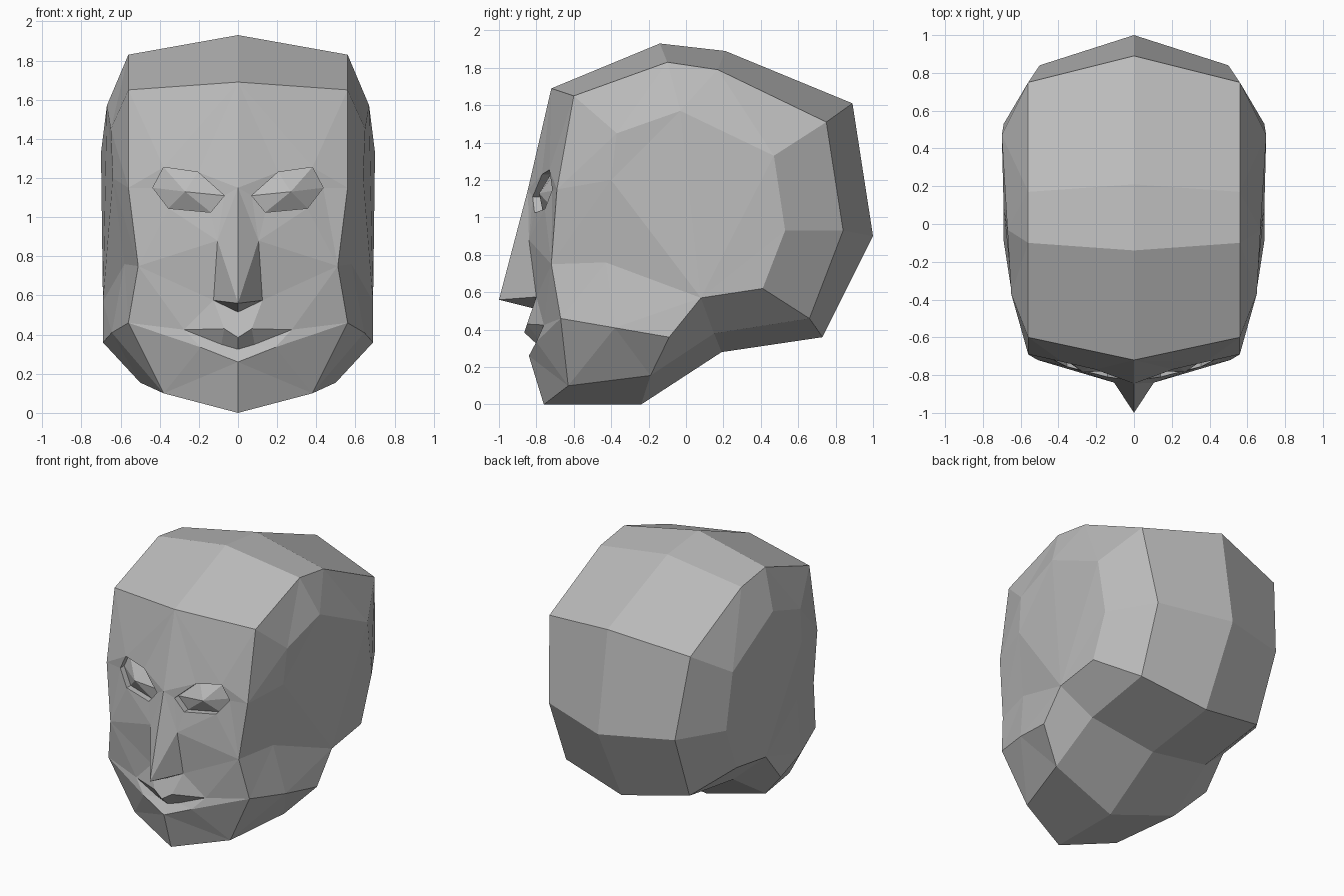
import bpy
import bmesh
from mathutils import Vector

cube = bpy.data.objects.get("Cube")
if cube:
    bpy.data.objects.remove(cube, do_unlink=True)

grey = bpy.data.materials.new("plain_grey")
grey.use_nodes = True
grey.diffuse_color = (0.5, 0.5, 0.5, 1)
grey.node_tree.nodes["Principled BSDF"].inputs["Base Color"].default_value = grey.diffuse_color

# Skull landmarks on the centre line, from forehead over the crown to the chin
midline = dict(
    hairline=(0, -.72, 1.69), crown=(0, -.14, 1.93), crown_back=(0, .21, 1.89),
    back_top=(0, .89, 1.61), back=(0, 1, .9), nape=(0, .73, .36),
    throat_back=(0, .19, .28), throat=(0, -.24, 0), chin=(0, -.76, 0))

# Matching ridge along the left side of the skull
ridge = dict(
    temple_front=(.56, -.6, 1.65), ridge_top=(.56, -.1, 1.83), ridge_back=(.56, .17, 1.79),
    ridge_rear=(.56, .75, 1.51), rear_side=(.5, .84, .93), nape_side=(.49, .66, .46),
    neck_side=(.48, .15, .38), jaw_side=(.5, -.19, .155), chin_side=(.38, -.63, .1))

# Flat side of the head and the jaw
side = dict(
    temple=(.65, -.37, 1.45), side_top=(.67, -.03, 1.57), side_front=(.64, -.4, 1.2),
    side_rear=(.7, .47, 1.33), side_low_rear=(.69, .53, .93), under_rear=(.69, .41, .62),
    ear_base=(.69, .08, .57), jaw_hinge=(.69, -.09, .36), jaw_mid=(.645, -.38, .41),
    cheek_side=(.58, -.43, .76))

# Face outline, nose and mouth
face = dict(
    brow=(.56, -.69, 1.15), cheek=(.51, -.72, .75), jaw_front=(.56, -.67, .46),
    bridge=(0, -.845, 1.15), nose_tip=(0, -1, .56), nose_side=(.105, -.84, .88),
    nostril=(.125, -.8, .575), nose_base=(0, -.82, .515),
    lip_top=(0, -.865, .385), lip_peak=(.07, -.85, .43), mouth_corner=(.275, -.76, .425),
    mouth_inner=(.085, -.79, .35), mouth_back=(0, -.8, .325),
    lip_low=(0, -.84, .26), lip_low_side=(.19, -.8, .335))

# Eye opening, clockwise from the inner corner
eye = dict(
    eye_in=(.07, -.82, 1.11), eye_top_in=(.205, -.77, 1.23), eye_top_out=(.38, -.73, 1.255),
    eye_out=(.435, -.715, 1.15), eye_low_out=(.355, -.755, 1.045), eye_low_in=(.14, -.81, 1.025))
socket = {name + "_deep": Vector(p) + Vector((0, .045, 0)) for name, p in eye.items()}


def build(name, points, polygons):
    """Make one half from named points, mirror it and close the seam."""
    bm = bmesh.new()
    verts = {key: bm.verts.new(p) for key, p in points.items()}
    for polygon in polygons:
        bm.faces.new([verts[key] for key in polygon])
    bmesh.ops.mirror(bm, geom=bm.verts[:] + bm.edges[:] + bm.faces[:],
                     axis='X', merge_dist=0.001)
    bmesh.ops.remove_doubles(bm, verts=bm.verts[:], dist=0.0005)
    bmesh.ops.recalc_face_normals(bm, faces=bm.faces[:])
    mesh = bpy.data.meshes.new(name)
    bm.to_mesh(mesh)
    bm.free()
    mesh.materials.append(grey)
    obj = bpy.data.objects.new(name, mesh)
    bpy.context.collection.objects.link(obj)
    return obj


def strip(a, b, closed=False):
    """Quads between two equally long rows of names."""
    a, b = list(a), list(b)
    if closed:
        a, b = a + a[:1], b + b[:1]
    return [(a[i], a[i + 1], b[i + 1], b[i]) for i in range(len(a) - 1)]


def fan(centre, names):
    """Triangles from a centre to each pair of neighbouring names."""
    names = names.split()
    return [(centre, p, q) for p, q in zip(names, names[1:])]


polygons = strip(midline, ridge) + strip(eye, socket, closed=True)

# Side of the skull
polygons += fan("ear_base", "under_rear side_low_rear side_rear side_top side_front cheek_side")
polygons += fan("temple", "side_front brow temple_front ridge_top side_top side_front")
polygons += fan("side_top", "ridge_top ridge_back side_rear")
polygons += fan("side_rear", "ridge_back ridge_rear")
polygons += strip(["ridge_rear", "rear_side", "nape_side", "neck_side", "jaw_side"],
                  ["side_rear", "side_low_rear", "under_rear", "ear_base", "jaw_hinge"])

# Jaw and side of the cheek
polygons += fan("jaw_mid", "jaw_front chin_side jaw_side jaw_hinge ear_base cheek_side jaw_front")
polygons += fan("cheek", "brow side_front cheek_side jaw_front")

# Forehead and brow
polygons += fan("eye_top_out", "eye_out brow temple_front hairline eye_top_in")
polygons += fan("bridge", "hairline eye_top_in eye_in nose_side nose_tip")
polygons[-4:-3] = [("bridge", "hairline", "eye_top_in")]

# Cheek and nose
polygons += fan("cheek", "brow eye_out eye_low_out nose_side nostril mouth_corner jaw_front")
polygons += fan("nose_side", "eye_in eye_low_in eye_low_out")
polygons += fan("nostril", "nose_side nose_tip nose_base lip_peak mouth_corner")

# Lips and chin
polygons += fan("lip_peak", "nose_base lip_top")
polygons += strip(["lip_top", "lip_peak"], ["mouth_back", "mouth_inner"])
polygons += fan("mouth_inner", "lip_peak mouth_corner lip_low_side")
polygons += strip(["mouth_back", "mouth_inner"], ["lip_low", "lip_low_side"])
polygons += fan("lip_low_side", "mouth_corner jaw_front chin_side lip_low")
polygons += fan("chin_side", "lip_low chin")

build("head", {**midline, **ridge, **side, **face, **eye, **socket}, polygons)

# Faceted eyes, closed behind by a flat cap
rim = list(socket)
eyes = fan("pupil", " ".join(rim + rim[:1])) + [tuple(rim)]
build("eyes", {**socket, "pupil": (.27, -.785, 1.13)}, eyes)
